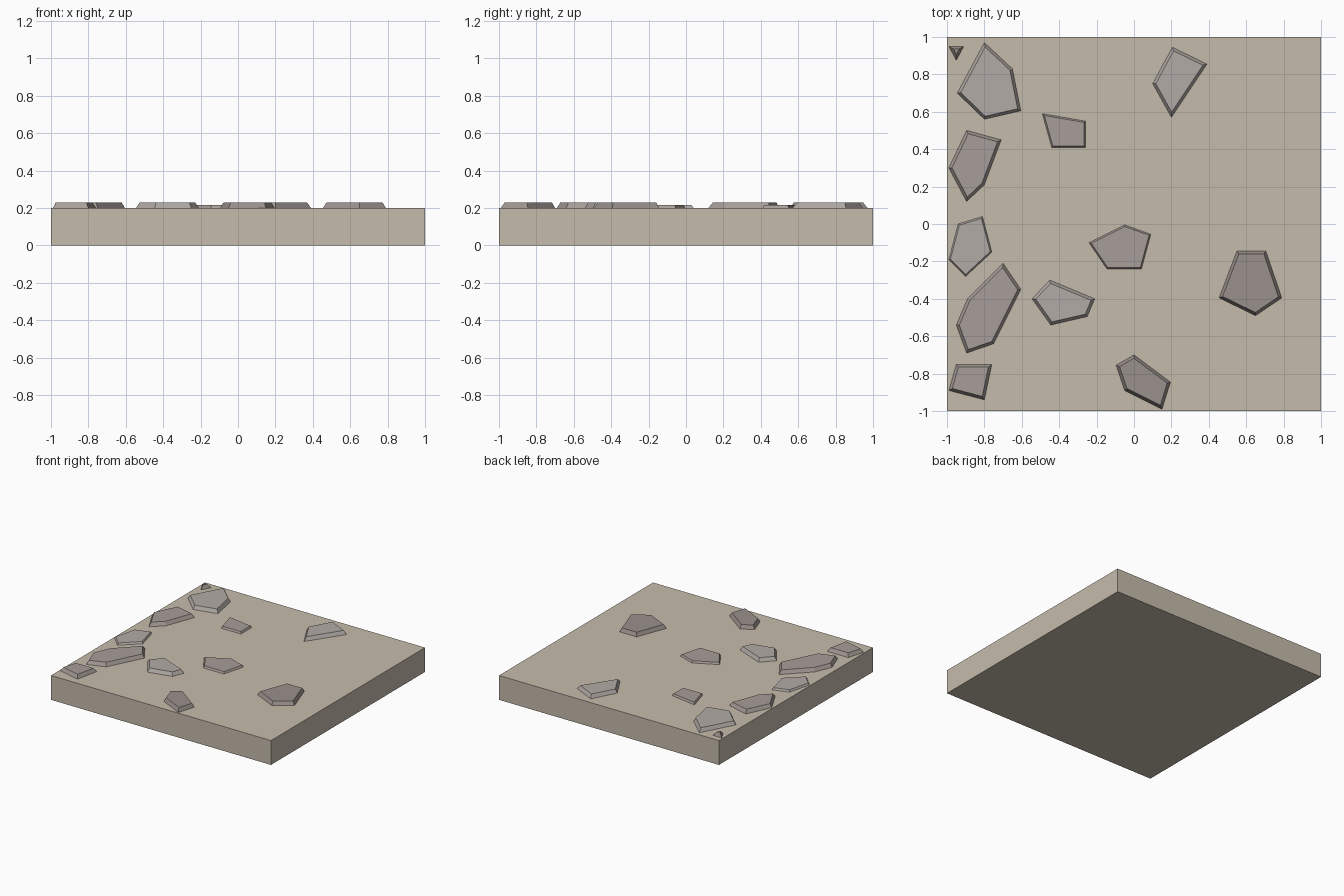
import bpy, bmesh

if "Cube" in bpy.data.objects:
    bpy.data.objects.remove(bpy.data.objects["Cube"])

SLAB_TOP = 0.20


def material(name, rgb):
    m = bpy.data.materials.new(name)
    m.diffuse_color = (*rgb, 1)
    m.use_nodes = True
    m.node_tree.nodes["Principled BSDF"].inputs["Base Color"].default_value = m.diffuse_color
    return m


def add_object(name, bm, mat):
    bmesh.ops.recalc_face_normals(bm, faces=bm.faces[:])
    mesh = bpy.data.meshes.new(name)
    bm.to_mesh(mesh)
    bm.free()
    mesh.materials.append(mat)
    obj = bpy.data.objects.new(name, mesh)
    bpy.context.collection.objects.link(obj)
    return obj


def stone(name, outline, height, inset, mat):
    """Flat stone: outline bedded slightly in the slab, with a chamfered rim."""
    bm = bmesh.new()
    bed = bm.faces.new([bm.verts.new((x, y, SLAB_TOP - 0.01)) for x, y in outline])
    if bed.normal.z < 0:
        bed.normal_flip()
    ext = bmesh.ops.extrude_face_region(bm, geom=[bed], use_keep_orig=True)
    top = next(g for g in ext["geom"] if isinstance(g, bmesh.types.BMFace))
    bmesh.ops.translate(bm, verts=top.verts[:], vec=(0, 0, 0.01))
    bmesh.ops.recalc_face_normals(bm, faces=bm.faces[:])
    bmesh.ops.inset_region(bm, faces=[top], thickness=inset, use_even_offset=True)
    for v in top.verts:
        v.co.z = SLAB_TOP + height
    return add_object(name, bm, mat)


sand = material("sand", (0.56, 0.50, 0.41))
light = material("light_stone", (0.45, 0.41, 0.39))
mid = material("mid_stone", (0.39, 0.34, 0.32))
dark = material("dark_stone", (0.32, 0.28, 0.26))

# Ground slab
bm = bmesh.new()
bmesh.ops.create_cube(bm, size=1)
bmesh.ops.scale(bm, vec=(2, 2, SLAB_TOP), verts=bm.verts[:])
bmesh.ops.translate(bm, vec=(0, 0, SLAB_TOP / 2), verts=bm.verts[:])
add_object("ground_slab", bm, sand)

# Tall and low stones: (height, rim inset)
TALL, LOW = (0.03, 0.015), (0.015, 0.008)

stones = [
    ("corner_pebble", TALL, dark, [(-.99, .95), (-.91, .95), (-.95, .875)]),
    ("back_left_stone", TALL, light,
     [(-.80, .97), (-.65, .83), (-.605, .605), (-.80, .56), (-.945, .70)]),
    ("left_upper_stone", TALL, mid,
     [(-.895, .50), (-.71, .45), (-.80, .21), (-.895, .12), (-.99, .30)]),
    ("left_middle_stone", LOW, light,
     [(-.94, 0), (-.81, .04), (-.76, -.15), (-.90, -.28), (-.99, -.19)]),
    ("left_lower_stone", TALL, mid,
     [(-.70, -.21), (-.605, -.35), (-.75, -.64), (-.895, -.69), (-.95, -.54), (-.89, -.40)]),
    ("front_left_stone", TALL, mid,
     [(-.95, -.75), (-.76, -.75), (-.80, -.94), (-.99, -.89)]),
    ("back_middle_stone", LOW, mid,
     [(-.49, .59), (-.26, .55), (-.26, .41), (-.44, .41)]),
    ("back_right_stone", TALL, light,
     [(.205, .945), (.39, .855), (.20, .57), (.10, .75)]),
    ("centre_stone", LOW, mid,
     [(-.05, -.005), (.09, -.055), (.04, -.24), (-.145, -.24), (-.24, -.10)]),
    ("centre_left_stone", TALL, light,
     [(-.45, -.30), (-.21, -.40), (-.25, -.495), (-.445, -.54), (-.545, -.40)]),
    ("right_stone", TALL, dark,
     [(.55, -.145), (.705, -.145), (.79, -.395), (.65, -.49), (.455, -.395)]),
    ("front_middle_stone", TALL, dark,
     [(0, -.70), (.195, -.845), (.15, -.99), (-.05, -.89), (-.095, -.755)]),
]
for name, (height, inset), mat, outline in stones:
    stone(name, outline, height, inset, mat)
